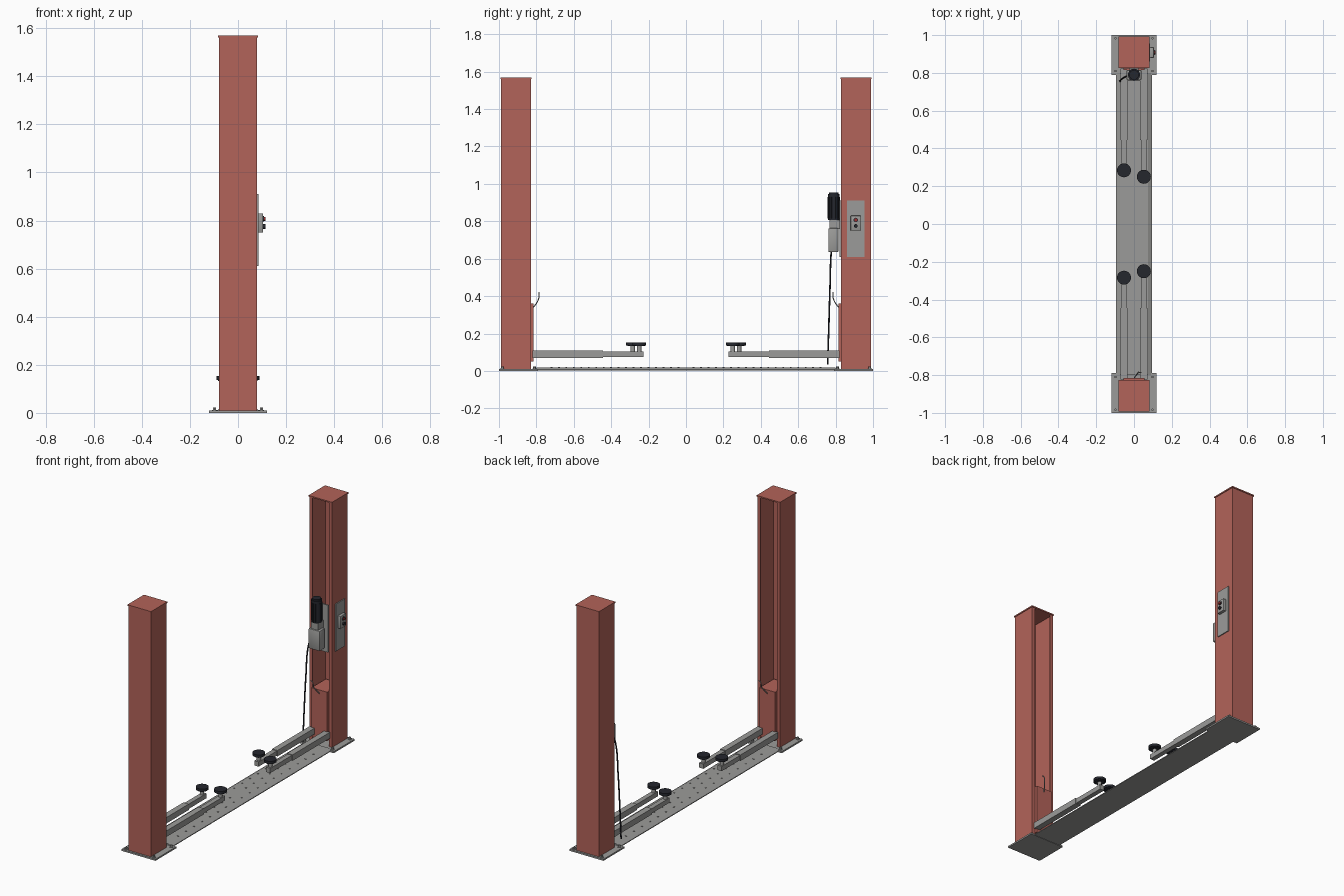
import bpy, bmesh, math
from mathutils import Matrix, Vector

cube = bpy.data.objects.get("Cube")
if cube:
    bpy.data.objects.remove(cube, do_unlink=True)


def material(name, rgb):
    m = bpy.data.materials.new(name)
    m.use_nodes = True
    m.diffuse_color = (*rgb, 1)
    m.node_tree.nodes["Principled BSDF"].inputs["Base Color"].default_value = (*rgb, 1)
    return m


RED = material("red paint", (0.45, 0.125, 0.10))
STEEL = material("grey steel", (0.33, 0.33, 0.32))
BLACK = material("black rubber", (0.018, 0.02, 0.027))
BUTTON = material("red button", (0.35, 0.03, 0.03))


def finish(name, bm, mat, mirror="", smooth=False):
    """Make an object from the mesh, mirrored about the centre on the given axes."""
    bmesh.ops.recalc_face_normals(bm, faces=bm.faces)
    mesh = bpy.data.meshes.new(name)
    bm.to_mesh(mesh)
    bm.free()
    mesh.materials.append(mat)
    ob = bpy.data.objects.new(name, mesh)
    bpy.context.collection.objects.link(ob)
    if mirror:
        mod = ob.modifiers.new("Mirror", "MIRROR")
        mod.use_axis = ["x" in mirror, "y" in mirror, False]
        mod.use_mirror_merge = False
    if smooth:
        bpy.ops.object.select_all(action="DESELECT")
        ob.select_set(True)
        bpy.context.view_layer.objects.active = ob
        bpy.ops.object.shade_smooth_by_angle(angle=math.radians(40))
    return ob


def box(name, x, y, z, mat, mirror="", bevel=0):
    """Box given by its ranges on each axis."""
    bm = bmesh.new()
    size = [b - a for a, b in (x, y, z)]
    mid = [(a + b) / 2 for a, b in (x, y, z)]
    bmesh.ops.create_cube(bm, size=1, matrix=Matrix.Translation(mid) @ Matrix.Diagonal((*size, 1)))
    if bevel:
        bmesh.ops.bevel(bm, geom=bm.edges[:], offset=bevel, segments=2, affect="EDGES", profile=0.5)
    return finish(name, bm, mat, mirror, bevel > 0)


def prism(name, points, depth, mat, mirror=""):
    """Extrude a closed outline of 3D points along a vector."""
    bm = bmesh.new()
    face = bm.faces.new([bm.verts.new(p) for p in points])
    new = bmesh.ops.extrude_face_region(bm, geom=[face])["geom"]
    bmesh.ops.translate(bm, vec=depth, verts=[v for v in new if isinstance(v, bmesh.types.BMVert)])
    return finish(name, bm, mat, mirror)


def cylinders(name, spots, radius, height, mat, mirror="", sides=20, axis="z"):
    """Cylinders that start at each spot and run along the axis."""
    bm = bmesh.new()
    turn = Matrix.Rotation(math.pi / 2, 4, "Y") if axis == "x" else Matrix()
    for s in spots:
        place = Matrix.Translation(s) @ turn @ Matrix.Translation((0, 0, height / 2))
        bmesh.ops.create_cone(bm, cap_ends=True, segments=sides, radius1=radius,
                              radius2=radius, depth=height, matrix=place)
    return finish(name, bm, mat, mirror, sides > 8)


def tube(name, points, radius, mat):
    curve = bpy.data.curves.new(name, "CURVE")
    curve.dimensions = "3D"
    curve.bevel_depth = radius
    curve.bevel_resolution = 2
    curve.resolution_u = 8
    curve.use_fill_caps = True
    spline = curve.splines.new("BEZIER")
    spline.bezier_points.add(len(points) - 1)
    for bp, p in zip(spline.bezier_points, points):
        bp.co = p
        bp.handle_left_type = bp.handle_right_type = "AUTO"
    curve.materials.append(mat)
    ob = bpy.data.objects.new(name, curve)
    bpy.context.collection.objects.link(ob)
    return ob


# Base plates and anchor bolts
box("base_plate", (-0.12, 0.12), (0.79, 1.0), (0, 0.01), STEEL, "y")
bolts = [(0.098, y, 0.01) for y in (0.81, 0.983)]
cylinders("anchor_washer", bolts, 0.011, 0.003, STEEL, "xy", 12)
cylinders("anchor_bolt", bolts, 0.007, 0.013, STEEL, "xy", 6)

# Lipped channel columns, open toward the middle
half, wall, lip, inner, outer = 0.079, 0.006, 0.022, 0.83, 0.988
side = [(half - lip, inner), (half, inner), (half, outer)]
inside = [(half - wall, outer - wall), (half - wall, inner + wall), (half - lip, inner + wall)]
left = [(-x, y) for x, y in reversed(side)]
left_inside = [(-x, y) for x, y in reversed(inside)]
outline = side + left + left_inside + inside
prism("column", [(x, y, 0.01) for x, y in outline], Vector((0, 0, 1.553)), RED, "y")
box("column_cap", (-0.083, 0.083), (0.826, 0.992), (1.562, 1.57), RED, "y")

# Sliding carriages
box("carriage", (-0.055, 0.055), (0.816, 0.96), (0.05, 0.36), RED, "y")

# Safety release hooks
for s, label in ((1, "back"), (-1, "front")):
    path = [(0, 0.82, 0.335), (-0.006, 0.808, 0.35), (-0.02, 0.79, 0.38),
            (-0.026, 0.785, 0.415), (-0.04, 0.787, 0.42)]
    tube("release_hook_" + label, [(x * s, y * s, z) for x, y, z in path], 0.003, STEEL)

# Ramped floor cover with rows of raised studs
profile = [(-0.095, 0.002), (-0.095, 0.007), (-0.075, 0.018), (0.075, 0.018), (0.095, 0.007), (0.095, 0.002)]
prism("floor_cover", [(x, -0.8, z) for x, z in profile], Vector((0, 1.6, 0)), STEEL)
studs = [(x, 0.04 + 0.08 * i + (0.04 if x == 0 else 0), 0.018) for i in range(9) for x in (-0.055, 0, 0.055)]
cylinders("floor_stud", studs, 0.005, 0.003, STEEL, "y", 8)

# Telescopic arms with lifting pads
for x, tip, label in ((-0.053, 0.284, "right"), (0.052, 0.25, "left")):
    box("outer_arm_" + label, (x - 0.019, x + 0.019), (0.445, 0.822), (0.07, 0.108), STEEL, "y")
    box("inner_arm_" + label, (x - 0.015, x + 0.015), (tip - 0.023, 0.5), (0.074, 0.104), STEEL, "y")
    cylinders("pad_stem_" + label, [(x, tip, 0.1)], 0.012, 0.034, STEEL, "y")
    cylinders("pad_cup_" + label, [(x, tip, 0.132)], 0.03, 0.006, BLACK, "y", 24)
    cylinders("pad_" + label, [(x, tip, 0.137)], 0.037, 0.016, BLACK, "y", 24)

# Power unit: mounting plate, tank, valve block and motor
box("power_unit_plate", (-0.057, 0.057), (0.822, 0.83), (0.61, 0.91), STEEL)
box("oil_tank", (-0.04, 0.04), (0.761, 0.816), (0.635, 0.763), STEEL, bevel=0.007)
box("valve_block", (-0.025, 0.025), (0.768, 0.823), (0.76, 0.808), STEEL)
cylinders("motor_body", [(0, 0.79, 0.806)], 0.03, 0.132, BLACK, sides=24)
cylinders("motor_fan_cover", [(0, 0.79, 0.93)], 0.032, 0.016, BLACK, sides=24)
cylinders("motor_top", [(0, 0.79, 0.945)], 0.026, 0.01, BLACK, sides=24)
bm = bmesh.new()
for i in range(16):
    place = Matrix.Translation((0, 0.79, 0.872)) @ Matrix.Rotation(i * math.pi / 8, 4, "Z")
    shape = Matrix.Translation((0.03, 0, 0)) @ Matrix.Diagonal((0.006, 0.003, 0.115, 1))
    bmesh.ops.create_cube(bm, size=1, matrix=place @ shape)
finish("motor_fins", bm, BLACK)

# Hydraulic hose
tube("hydraulic_hose", [(-0.036, 0.785, 0.7), (-0.05, 0.777, 0.64), (-0.062, 0.77, 0.45),
                        (-0.07, 0.763, 0.22), (-0.074, 0.757, 0.035)], 0.0045, BLACK)

# Control panel on the left side of the back column
box("control_panel", (0.078, 0.085), (0.86, 0.955), (0.61, 0.91), STEEL)
box("control_box", (0.084, 0.105), (0.88, 0.936), (0.75, 0.83), STEEL, bevel=0.003)
cylinders("button_ring", [(0.104, 0.908, 0.807)], 0.012, 0.005, BLACK, axis="x")
cylinders("stop_button", [(0.106, 0.908, 0.807)], 0.008, 0.009, BUTTON, axis="x")
cylinders("lift_button", [(0.104, 0.908, 0.775)], 0.01, 0.01, BLACK, axis="x")
